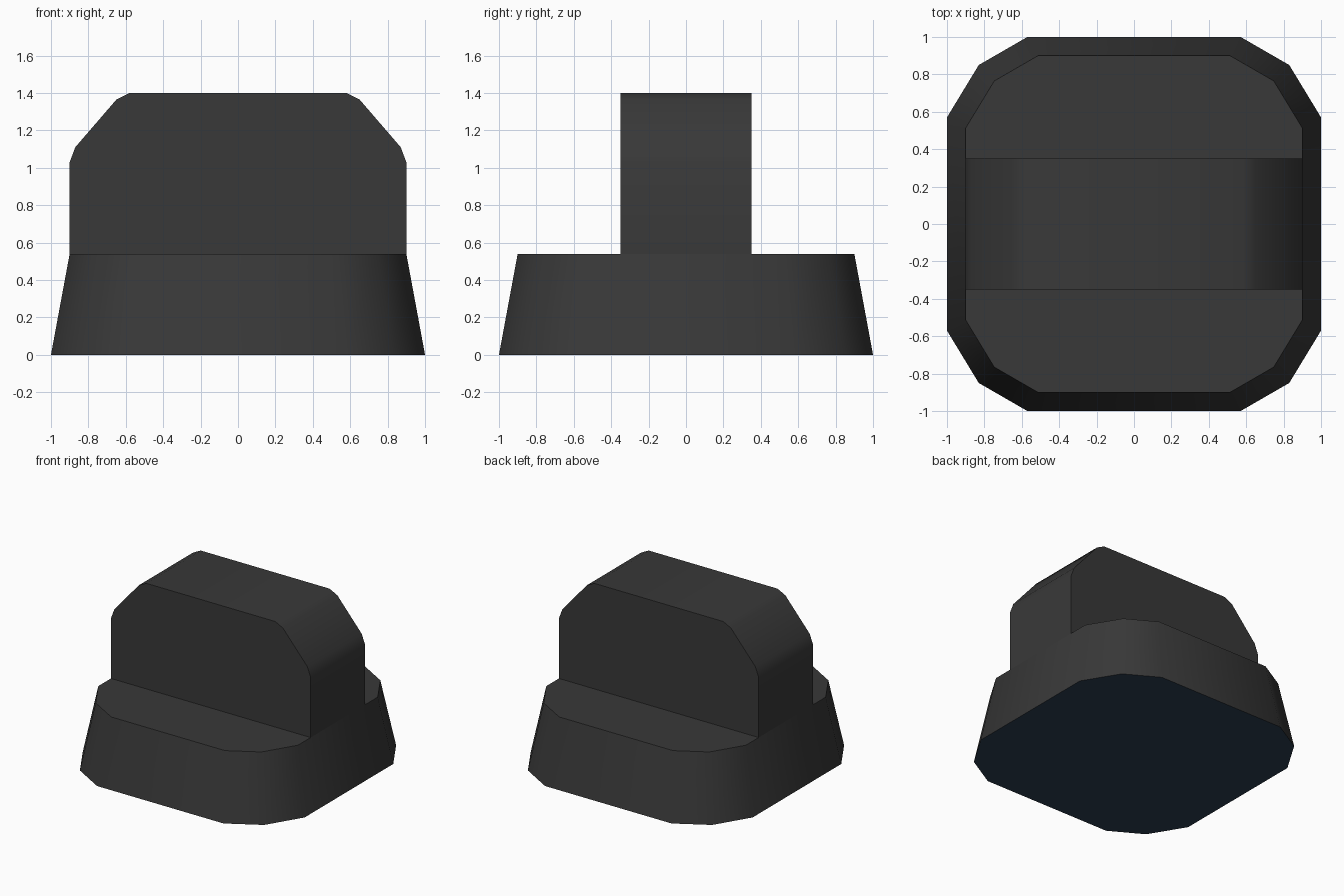
import bpy, bmesh, math
from mathutils import Vector

if "Cube" in bpy.data.objects:
    bpy.data.objects.remove(bpy.data.objects["Cube"])


def material(name, rgb):
    m = bpy.data.materials.new(name)
    m.diffuse_color = (*rgb, 1)
    m.use_nodes = True
    m.node_tree.nodes["Principled BSDF"].inputs["Base Color"].default_value = m.diffuse_color
    return m


charcoal = material("charcoal", (0.04, 0.04, 0.04))
dark_blue = material("dark blue", (0.024, 0.046, 0.079))


def loft(name, lower, upper, mats):
    """Solid between two matching outlines, smooth except at sharp edges."""
    bm = bmesh.new()
    a = [bm.verts.new(p) for p in lower]
    b = [bm.verts.new(p) for p in upper]
    n = len(a)
    bm.faces.new(a[::-1])
    bm.faces.new(b)
    for i in range(n):
        j = (i + 1) % n
        bm.faces.new((a[i], a[j], b[j], b[i]))
    bmesh.ops.recalc_face_normals(bm, faces=bm.faces)
    mesh = bpy.data.meshes.new(name)
    bm.to_mesh(mesh)
    bm.free()
    for m in mats:
        mesh.materials.append(m)
    obj = bpy.data.objects.new(name, mesh)
    bpy.context.collection.objects.link(obj)
    bpy.ops.object.select_all(action='DESELECT')
    obj.select_set(True)
    bpy.context.view_layer.objects.active = obj
    bpy.ops.object.shade_smooth_by_angle(angle=math.radians(40))
    return obj


# Tapered base: one rounded corner turned four times
corner = [(1, 0.57), (0.83, 0.85), (0.57, 1)]
outline = []
for k in range(4):
    pts = corner if k % 2 == 0 else [(y, x) for x, y in corner[::-1]]
    for x, y in pts:
        c, s = round(math.cos(k * math.pi / 2)), round(math.sin(k * math.pi / 2))
        outline.append((c * x - s * y, s * x + c * y))
# turned corners must swap proportions so the outline stays mirror symmetric
outline = []
for sx, sy, flip in ((1, 1, 1), (-1, 1, -1), (-1, -1, 1), (1, -1, -1)):
    outline += [(sx * x, sy * y) for x, y in corner[::flip]]
base = loft("base",
            [(x, y, 0) for x, y in outline],
            [(x * 0.9, y * 0.9, 0.54) for x, y in outline],
            [charcoal, dark_blue])
for f in base.data.polygons:
    if f.normal.z < -0.9:          # blue underside
        f.material_index = 1

# Upright grip with rounded shoulders
half = [(0.9, 0.53), (0.9, 1.03), (0.87, 1.11), (0.65, 1.365), (0.58, 1.4)]
profile = half + [(-x, z) for x, z in half[::-1]]
loft("grip",
     [(x, -0.35, z) for x, z in profile],
     [(x, 0.35, z) for x, z in profile],
     [charcoal])
